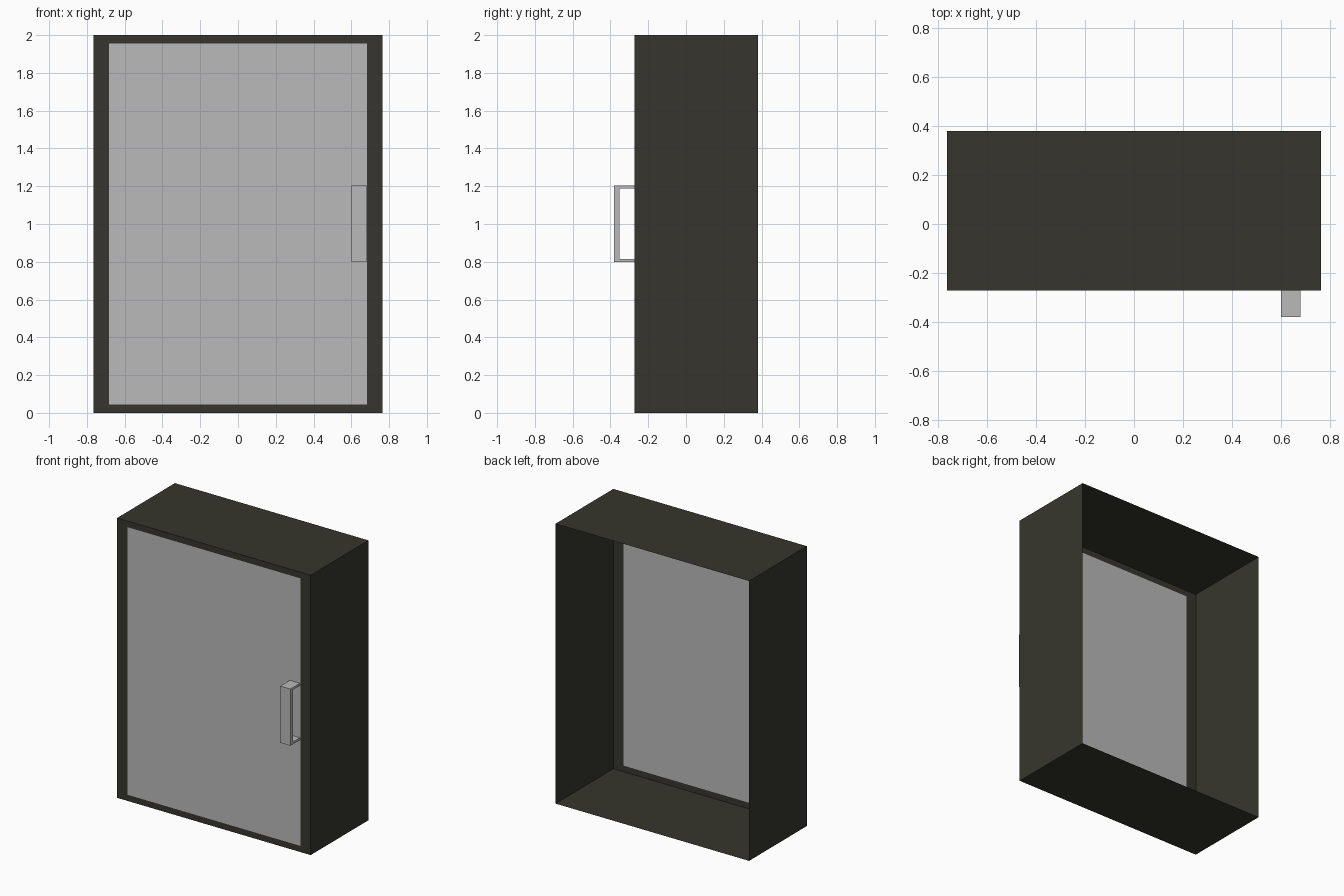
import bpy
import bmesh
from math import copysign
from mathutils import Vector

if "Cube" in bpy.data.objects:
    bpy.data.objects.remove(bpy.data.objects["Cube"], do_unlink=True)

HALF_W, HEIGHT = 0.765, 2.0
FRONT, BACK = -0.272, 0.38
PANEL_HALF_W, RAIL = 0.683, 0.062


def material(name, rgb):
    mat = bpy.data.materials.new(name)
    mat.use_nodes = True
    colour = (*rgb, 1.0)
    mat.diffuse_color = colour
    mat.node_tree.nodes["Principled BSDF"].inputs["Base Color"].default_value = colour
    return mat


def add_object(name, bm, *mats):
    mesh = bpy.data.meshes.new(name)
    bm.to_mesh(mesh)
    bm.free()
    for mat in mats:
        mesh.materials.append(mat)
    obj = bpy.data.objects.new(name, mesh)
    bpy.context.collection.objects.link(obj)
    return obj


dark = material("dark olive", (0.037, 0.036, 0.026))
grey = material("light grey", (0.49, 0.49, 0.49))

# Cabinet: thin shell, open at the back, with the door panel inset in its front
bm = bmesh.new()
bmesh.ops.create_cube(bm, size=1)
bmesh.ops.scale(bm, vec=Vector((2 * HALF_W, BACK - FRONT, HEIGHT)), verts=bm.verts)
bmesh.ops.translate(bm, vec=Vector((0, (FRONT + BACK) / 2, HEIGHT / 2)), verts=bm.verts)
bm.normal_update()
back = [f for f in bm.faces if f.normal.y > 0.9]
bmesh.ops.delete(bm, geom=back, context="FACES_ONLY")
panel = next(f for f in bm.faces if f.normal.y < -0.9)
bmesh.ops.inset_individual(bm, faces=[panel], thickness=RAIL)
for v in panel.verts:
    v.co.x = copysign(PANEL_HALF_W, v.co.x)
panel.material_index = 1
add_object("cabinet_shell", bm, dark, grey)

# Handle: U-shaped side profile extruded across its width
LEFT, WIDTH = 0.6, 0.08
LOW, HIGH, OUT, GRIP, ARM = 0.8, 1.205, -0.38, 0.028, 0.016
profile = [
    (FRONT, LOW), (OUT, LOW), (OUT, HIGH), (FRONT, HIGH),
    (FRONT, HIGH - ARM), (OUT + GRIP, HIGH - ARM),
    (OUT + GRIP, LOW + ARM), (FRONT, LOW + ARM),
]
bm = bmesh.new()
side = bm.faces.new([bm.verts.new((LEFT, y, z)) for y, z in profile])
extruded = bmesh.ops.extrude_face_region(bm, geom=[side], use_keep_orig=True)["geom"]
moved = [g for g in extruded if isinstance(g, bmesh.types.BMVert)]
bmesh.ops.translate(bm, vec=Vector((WIDTH, 0, 0)), verts=moved)
bmesh.ops.recalc_face_normals(bm, faces=bm.faces)
add_object("door_handle", bm, grey)
